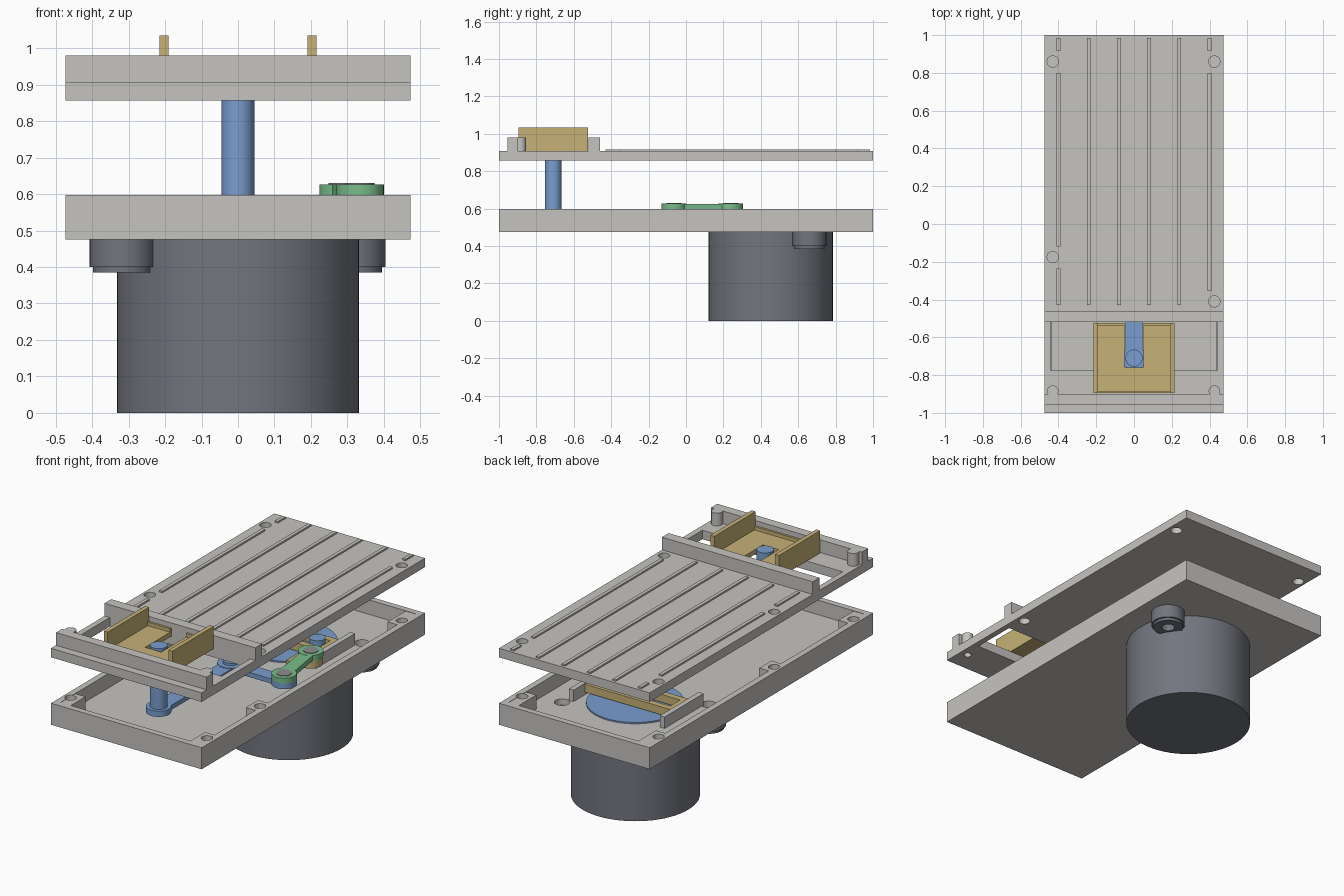
import bpy, bmesh, math
from mathutils import Matrix, Vector

if "Cube" in bpy.data.objects:
    bpy.data.objects.remove(bpy.data.objects["Cube"])


def mat(name, r, g, b):
    m = bpy.data.materials.new(name)
    m.diffuse_color = (r, g, b, 1)
    m.use_nodes = True
    m.node_tree.nodes["Principled BSDF"].inputs["Base Color"].default_value = m.diffuse_color
    return m


GREY = mat("light_grey", 0.56, 0.55, 0.53)
DARK = mat("motor_grey", 0.17, 0.18, 0.21)
TAN = mat("tan", 0.57, 0.44, 0.18)
BLUE = mat("blue", 0.19, 0.34, 0.62)
GREEN = mat("green", 0.19, 0.51, 0.26)
STEEL = mat("steel_grey", 0.27, 0.27, 0.27)


def add_box(bm, x0, x1, y0, y1, z0, z1):
    m = Matrix.Translation(((x0 + x1) / 2, (y0 + y1) / 2, (z0 + z1) / 2))
    bmesh.ops.create_cube(bm, size=1, matrix=m @ Matrix.Diagonal((x1 - x0, y1 - y0, z1 - z0, 1)))


def add_cyl(bm, x, y, r, z0, z1, n=32):
    bmesh.ops.create_cone(bm, cap_ends=True, segments=n, radius1=r, radius2=r, depth=z1 - z0,
                          matrix=Matrix.Translation((x, y, (z0 + z1) / 2)))


def add_bar(bm, a, b, w, z0, z1):
    a, b = Vector(a), Vector(b)
    d, c = b - a, (a + b) / 2
    m = (Matrix.Translation((c.x, c.y, (z0 + z1) / 2))
         @ Matrix.Rotation(math.atan2(d.y, d.x), 4, 'Z'))
    bmesh.ops.create_cube(bm, size=1, matrix=m @ Matrix.Diagonal((d.length, w, z1 - z0, 1)))


def part(name, material, boxes=(), cyls=(), bars=(), smooth=True):
    bm = bmesh.new()
    for b in boxes:
        add_box(bm, *b)
    for c in cyls:
        add_cyl(bm, *c)
    for b in bars:
        add_bar(bm, *b)
    me = bpy.data.meshes.new(name)
    bm.to_mesh(me)
    bm.free()
    ob = bpy.data.objects.new(name, me)
    bpy.context.collection.objects.link(ob)
    me.materials.append(material)
    if smooth and (cyls or bars):
        bpy.context.view_layer.objects.active = ob
        ob.select_set(True)
        bpy.ops.object.shade_smooth_by_angle(angle=math.radians(30))
        ob.select_set(False)
    return ob


def cut(ob, name, boxes=(), cyls=()):
    c = part(name, GREY, boxes, cyls, smooth=False)
    c.hide_render = True
    c.hide_set(True)
    m = ob.modifiers.new(name, 'BOOLEAN')
    m.operation, m.solver, m.object = 'DIFFERENCE', 'EXACT', c


W = 0.4725          # half width
FLOOR = 0.515       # tray floor height
SCREWS = [(-0.43, 0.86), (0.425, 0.86), (-0.43, -0.175), (0.425, -0.41), (-0.43, -0.885), (0.425, -0.885)]
EARS = [(-0.317, 0.25), (0.315, 0.66)]
MOTOR = (0, 0.453)

# Hollow tray, screw blocks against its walls
tray = part("tray", GREY, [(-W, W, -1, 1, 0.475, 0.597)])
cut(tray, "tray_cutter", [(-W + 0.035, W - 0.035, -0.965, 0.965, FLOOR, 0.7)])
cut(tray, "tray_mount_hole_cutter", cyls=[(x, y, 0.04, 0.48, 0.7) for x, y in EARS])
blocks = []
for x, y in SCREWS:
    s = 1 if x > 0 else -1
    xa, xb = sorted((s * 0.375, s * (W - 0.03)))
    y0, y1 = y - 0.055, y + 0.055
    if abs(y) > 0.8:
        y0, y1 = (y0, 0.97) if y > 0 else (-0.97, y1)
    blocks.append((xa, xb, y0, y1, FLOOR - 0.005, 0.595))
bosses = part("screw_blocks", GREY, blocks)
HOLES = [(x, y, 0.03, 0.53, 1.1, 24) for x, y in SCREWS]
cut(bosses, "block_hole_cutter", cyls=HOLES)
cut(tray, "tray_hole_cutter", cyls=HOLES)

# Slider guides on the tray floor
part("guide_walls", GREY, [(s * 0.285 - 0.015, s * 0.285 + 0.015, 0.27, 0.62, FLOOR - 0.01, 0.58) for s in (-1, 1)])

# Lid plate with window and screw holes
lid = part("lid", GREY, [(-W, W, -1, 1, 0.857, 0.908)])
cut(lid, "window_cutter", [(-0.44, 0.44, -0.775, -0.52, 0.8, 1)])
cut(lid, "lid_hole_cutter", cyls=[(x, y, 0.03, 0.8, 1.0, 24) for x, y in SCREWS[:4]]
    + [(x, y, 0.02, 0.8, 1.0, 24) for x, y in SCREWS[4:]])

# Cross rails and front posts on the lid
part("lid_rails", GREY, [(-W, W, -0.955, -0.9, 0.905, 0.98), (-W, W, -0.52, -0.46, 0.905, 0.98)])
posts = part("lid_posts", GREY, cyls=[(x, y, 0.03, 0.9, 0.98, 24) for x, y in SCREWS[4:]])
cut(posts, "post_hole_cutter", cyls=[(x, y, 0.02, 0.8, 0.97, 24) for x, y in SCREWS[4:]])

# Thin ribs along the lid
ribs = [(x, -0.43, 0.985) for x in (-0.24, -0.08, 0.08, 0.24)]
ribs += [(-0.4, 0.915, 0.985), (-0.4, -0.12, 0.8), (-0.4, -0.43, -0.235),
         (0.4, 0.915, 0.985), (0.4, -0.355, 0.8)]
part("lid_ribs", GREY, [(x - 0.01, x + 0.01, a, b, 0.9, 0.917) for x, a, b in ribs])

# Carriage: side walls, slotted floor and low end lip
part("carriage", TAN, [
    (-0.215, -0.19, -0.895, -0.525, 0.908, 1.035),
    (0.19, 0.215, -0.895, -0.525, 0.908, 1.035),
    (-0.19, -0.05, -0.895, -0.525, 0.908, 0.935),
    (0.05, 0.19, -0.895, -0.525, 0.908, 0.935),
    (-0.05, 0.05, -0.895, -0.76, 0.908, 0.935),
    (-0.19, 0.19, -0.895, -0.883, 0.93, 0.955),
    (-0.19, -0.05, -0.537, -0.525, 0.93, 0.955),
    (0.05, 0.19, -0.537, -0.525, 0.93, 0.955)])

# Bell crank with upright drive pin
JOINT, YOKE_JOINT = (0.335, -0.065), (0.288, 0.24)
part("bell_crank", BLUE,
     cyls=[(0, -0.71, 0.065, 0.565, 0.597), (0, -0.71, 0.045, 0.58, 0.942),
           (0, -0.065, 0.07, 0.565, 0.597), (*JOINT, 0.065, 0.565, 0.597)],
     bars=[((0, -0.71), (0, -0.065), 0.09, 0.568, 0.594), ((0, -0.065), JOINT, 0.08, 0.568, 0.594)])
part("crank_pivot", BLUE, cyls=[(0, -0.065, 0.04, FLOOR - 0.01, 0.61)])

# Connecting link and its pins
part("link", GREEN, cyls=[(*JOINT, 0.065, 0.597, 0.627), (*YOKE_JOINT, 0.065, 0.597, 0.627)],
     bars=[(JOINT, YOKE_JOINT, 0.075, 0.598, 0.626)])
part("link_pins", STEEL, cyls=[(*JOINT, 0.04, 0.56, 0.63), (*YOKE_JOINT, 0.04, 0.56, 0.63)])

# Slotted yoke driven by the motor disc
part("yoke", TAN, [
    (-0.27, 0.27, 0.36, 0.395, 0.53, 0.575), (-0.27, 0.27, 0.485, 0.52, 0.53, 0.575),
    (-0.27, -0.24, 0.39, 0.49, 0.53, 0.575), (0.24, 0.27, 0.39, 0.49, 0.53, 0.575),
    (0.19, 0.265, 0.16, 0.37, 0.55, 0.575)],
    cyls=[(*YOKE_JOINT, 0.06, 0.55, 0.597)])
part("motor_disc", BLUE, cyls=[(*MOTOR, 0.253, 0.5, 0.523, 64), (0.19, 0.44, 0.042, 0.51, 0.597)])

# Motor with mounting ears below the tray
part("motor", DARK, cyls=[(*MOTOR, 0.332, 0, 0.475, 64)])
ears = part("motor_ears", DARK,
            cyls=[(x, y, 0.09, 0.4, 0.475) for x, y in EARS])
feet = part("ear_rims", DARK, cyls=[(x, y, 0.08, 0.385, 0.4) for x, y in EARS])
for o, n in ((ears, "ear_hole_cutter"), (feet, "rim_hole_cutter")):
    cut(o, n, cyls=[(x, y, 0.035, 0.3, 0.47, 24) for x, y in EARS])
